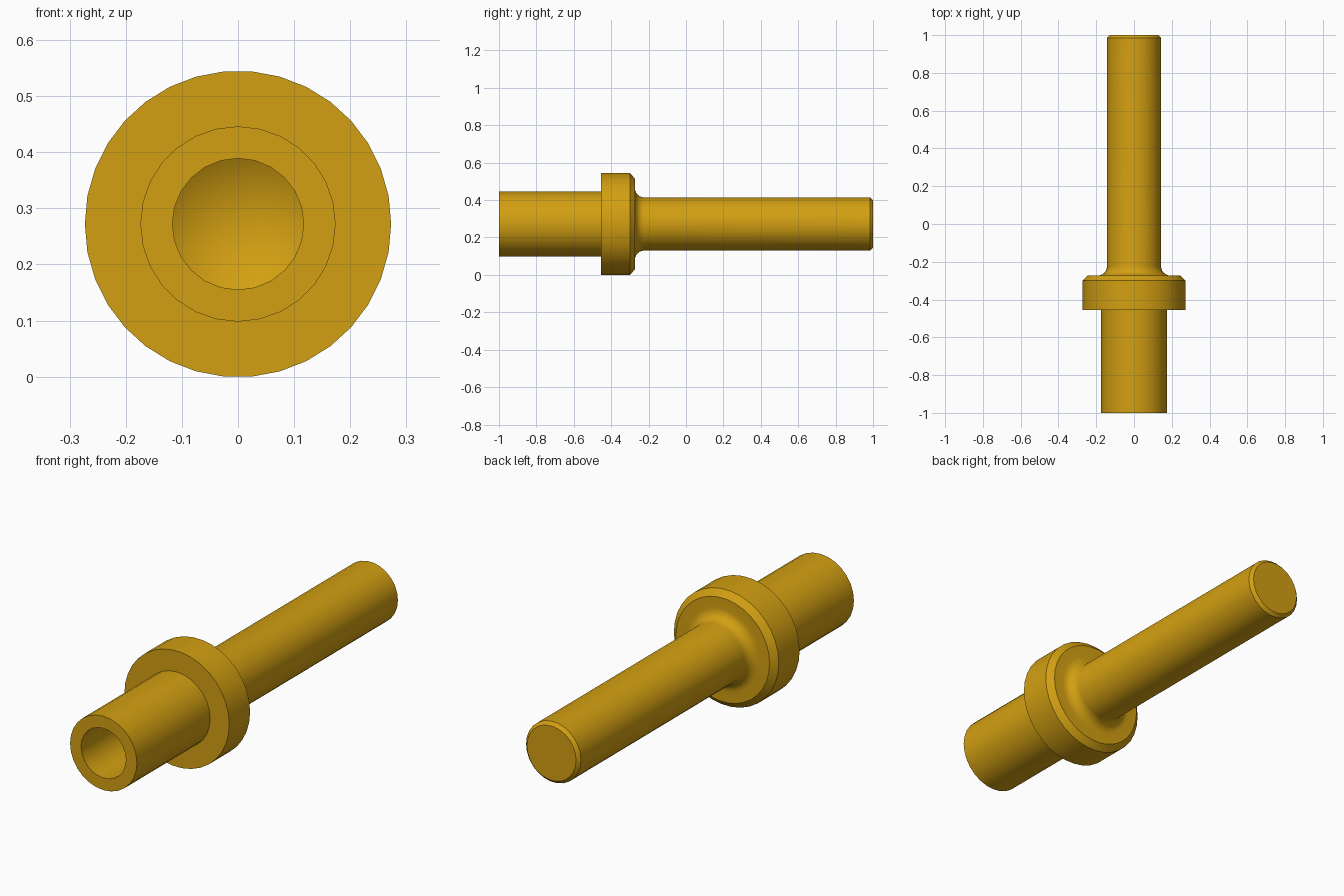
import bpy
import bmesh
from math import cos, sin, pi, radians

cube = bpy.data.objects.get("Cube")
if cube:
    bpy.data.objects.remove(cube, do_unlink=True)

AXIS_Z = 0.272  # height of the turning axis

brass = bpy.data.materials.new("brass")
brass.use_nodes = True
colour = (0.65, 0.35, 0.006, 1)
brass.diffuse_color = colour
brass.node_tree.nodes["Principled BSDF"].inputs["Base Color"].default_value = colour


def ring(bm, radius, y, sides):
    """Closed loop of points around the turning axis."""
    angles = [2 * pi * i / sides for i in range(sides)]
    verts = [bm.verts.new((radius * cos(a), y, AXIS_Z + radius * sin(a))) for a in angles]
    edges = [bm.edges.new((verts[i - 1], verts[i])) for i in range(sides)]
    return verts, edges


def lathe(bm, profile, sides):
    """Turn a (radius, y) profile; return its end loops."""
    rings = [ring(bm, r, y, sides) for r, y in profile]
    for (a, _), (b, _) in zip(rings, rings[1:]):
        for i in range(sides):
            bm.faces.new((a[i - 1], a[i], b[i], b[i - 1]))
    return rings[0], rings[-1]


def flat_ring(bm, outer, inner):
    """Flat annular face between two loops of any side count."""
    bmesh.ops.triangle_fill(bm, use_beauty=True, edges=outer[1] + inner[1], normal=(0, -1, 0))


def finish(bm, name):
    bmesh.ops.recalc_face_normals(bm, faces=bm.faces)
    mesh = bpy.data.meshes.new(name)
    bm.to_mesh(mesh)
    bm.free()
    mesh.materials.append(brass)
    obj = bpy.data.objects.new(name, mesh)
    bpy.context.collection.objects.link(obj)
    bpy.ops.object.select_all(action="DESELECT")
    obj.select_set(True)
    bpy.context.view_layer.objects.active = obj
    bpy.ops.object.shade_smooth_by_angle(angle=radians(30))


# Hollow sleeve with a drilled, cone-bottomed bore
bm = bmesh.new()
outer_lip, _ = lathe(bm, [(0.174, -1), (0.174, -0.455)], 28)
bore_lip, bore_end = lathe(bm, [(0.117, -1), (0.117, -0.55)], 24)
tip = bm.verts.new((0, -0.48, AXIS_Z))
for i in range(len(bore_end[0])):
    bm.faces.new((bore_end[0][i - 1], bore_end[0][i], tip))
flat_ring(bm, outer_lip, bore_lip)
finish(bm, "socket_sleeve")

# Collar with a chamfered back rim
bm = bmesh.new()
front_rim, _ = lathe(bm, [(0.273, -0.455), (0.273, -0.3), (0.244, -0.273)], 34)
flat_ring(bm, front_rim, ring(bm, 0.174, -0.455, 28))
finish(bm, "collar")

# Shaft with a filleted shoulder and a chamfered end
bm = bmesh.new()
FILLET, STEPS = 0.05, 6
profile = []
for i in range(STEPS + 1):
    a = pi / 2 * i / STEPS
    profile.append((0.193 - FILLET * sin(a), -0.223 - FILLET * cos(a)))
profile += [(0.143, 0.985), (0.128, 1)]
root, end = lathe(bm, profile, 26)
bm.faces.new(end[0])
flat_ring(bm, ring(bm, 0.244, -0.273, 34), root)
finish(bm, "shaft")
